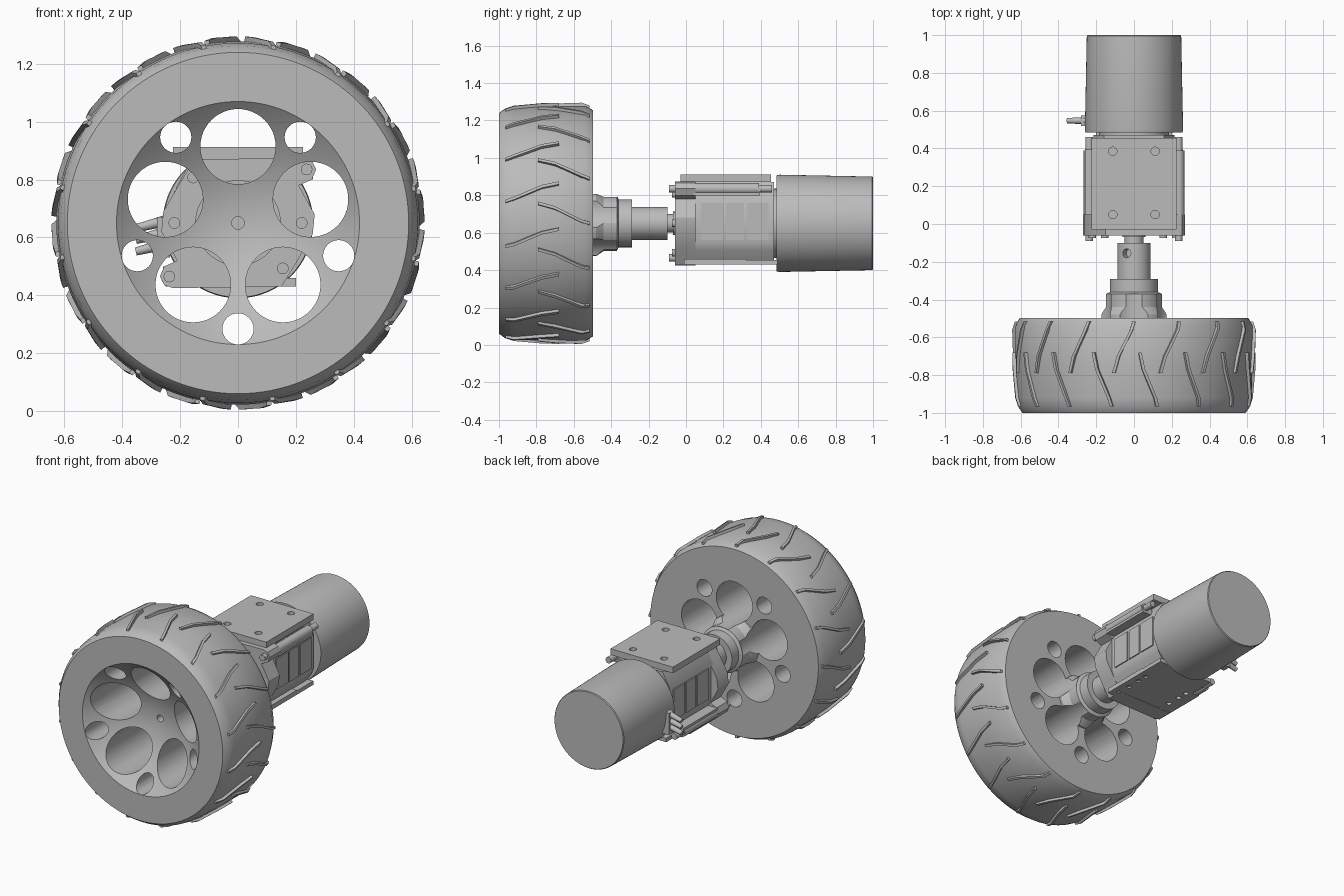
import bpy, bmesh, math
from mathutils import Vector, Matrix

cube = bpy.data.objects.get("Cube")
if cube:
    bpy.data.objects.remove(cube, do_unlink=True)

AXIS = Vector((0, 0, 0.65))
gray = bpy.data.materials.new("plain gray")
gray.use_nodes = True
gray.diffuse_color = (0.5, 0.5, 0.5, 1)
gray.node_tree.nodes["Principled BSDF"].inputs["Base Color"].default_value = (0.5, 0.5, 0.5, 1)


def finish(name, bm, angle=30):
    bmesh.ops.recalc_face_normals(bm, faces=bm.faces[:])
    mesh = bpy.data.meshes.new(name)
    bm.to_mesh(mesh)
    bm.free()
    mesh.materials.append(gray)
    ob = bpy.data.objects.new(name, mesh)
    bpy.context.collection.objects.link(ob)
    smooth(ob, angle)
    return ob


def smooth(ob, angle=30):
    bpy.ops.object.select_all(action='DESELECT')
    ob.select_set(True)
    bpy.context.view_layer.objects.active = ob
    bpy.ops.object.shade_smooth_by_angle(angle=math.radians(angle))


def lathe(name, profile, steps=96, center=AXIS):
    """Spin (radius, y) points about a line along y."""
    bm = bmesh.new()
    vs = [bm.verts.new(center + Vector((r, y, 0))) for r, y in profile]
    es = [bm.edges.new(p) for p in zip(vs, vs[1:])]
    bmesh.ops.spin(bm, geom=vs + es, cent=center, axis=(0, 1, 0),
                   angle=math.tau, steps=steps, use_duplicate=False)
    bmesh.ops.remove_doubles(bm, verts=bm.verts[:], dist=1e-5)
    return finish(name, bm)


def rod(bm, x, z, y0, y1, r, seg=24, r2=None):
    m = Matrix.Translation((x, (y0 + y1) / 2, z)) @ Matrix.Rotation(-math.pi / 2, 4, 'X')
    bmesh.ops.create_cone(bm, cap_ends=True, segments=seg, radius1=r,
                          radius2=r if r2 is None else r2, depth=y1 - y0, matrix=m)


def box(bm, x0, x1, y0, y1, z0, z1):
    m = Matrix.Translation(((x0 + x1) / 2, (y0 + y1) / 2, (z0 + z1) / 2))
    bmesh.ops.create_cube(bm, size=1, matrix=m @ Matrix.Diagonal((x1 - x0, y1 - y0, z1 - z0, 1)))


def extrude_y(name, outline, y0, y1):
    """Prism along y from (x, z) points measured from the wheel axis."""
    bm = bmesh.new()
    f = bm.faces.new([bm.verts.new(AXIS + Vector((x, y0, z))) for x, z in outline])
    g = bmesh.ops.extrude_face_region(bm, geom=[f])["geom"]
    bmesh.ops.translate(bm, vec=(0, y1 - y0, 0),
                        verts=[v for v in g if isinstance(v, bmesh.types.BMVert)])
    return finish(name, bm)


def cut(ob, bm):
    cutter = finish("cutter", bm)
    cutter.hide_render = True
    mod = ob.modifiers.new("cut", 'BOOLEAN')
    mod.operation, mod.solver, mod.object = 'DIFFERENCE', 'EXACT', cutter
    bpy.context.view_layer.objects.active = ob
    bpy.ops.object.modifier_apply(modifier=mod.name)
    bpy.data.objects.remove(cutter, do_unlink=True)
    smooth(ob)


# Wheel: tyre outline, flat back and a hollow dished front
dish = [(0.42 * math.sin(t * math.pi / 24), -0.8 - 0.2 * (math.sin(t * math.pi / 24)) ** 2)
        for t in range(13)]
wheel = lathe("wheel", dish + [(0.59, -1), (0.612, -0.97), (0.622, -0.92), (0.628, -0.75),
                               (0.628, -0.54), (0.605, -0.497), (0, -0.497)], 128)
hub = lathe("hub", [(0, -0.51), (0.175, -0.51), (0.175, -0.48), (0.148, -0.44),
                    (0.148, -0.37), (0.128, -0.36), (0.128, -0.29), (0.088, -0.29),
                    (0.088, -0.1), (0, -0.1)], 64)


# Five big and five small holes, which also scallop the hub
def hole_set():
    bm = bmesh.new()
    for k in range(5):
        a = k * math.tau / 5
        rod(bm, 0.264 * math.sin(a), 0.65 + 0.264 * math.cos(a), -1.1, -0.37, 0.13, 48)
        rod(bm, -0.366 * math.sin(a), 0.65 - 0.366 * math.cos(a), -1.1, -0.37, 0.054, 32)
    rod(bm, 0, 0.65, -1.1, -0.7, 0.022)
    return bm


cut(wheel, hole_set())
cut(hub, hole_set())


# Tread: two staggered rows of slanted ribs
def tread(name, path, count=16, half=0.018):
    bm = bmesh.new()
    for k in range(count):
        rings = []
        for a, y, top in path:
            ring = []
            for r, w in ((0.59, half), (top, half * 0.7), (top, -half * 0.7), (0.59, -half)):
                t = a + w + k * math.tau / count
                ring.append(bm.verts.new(AXIS + Vector((r * math.sin(t), y, r * math.cos(t)))))
            rings.append(ring)
        for p, q in zip(rings, rings[1:]):
            for i in range(4):
                j = (i + 1) % 4
                bm.faces.new((p[i], p[j], q[j], q[i]))
        bm.faces.new(rings[0])
        bm.faces.new(rings[-1])
    return finish(name, bm)


tread("front_tread", [(0.05, -0.68, 0.645), (0.08, -0.77, 0.644),
                      (0.18, -0.92, 0.638), (0.2, -0.965, 0.625)])
tread("rear_tread", [(0.0, -0.515, 0.63), (-0.02, -0.56, 0.645),
                     (-0.13, -0.7, 0.645), (-0.17, -0.79, 0.64)])

# Set screw in the hub sleeve
bm = bmesh.new()
bmesh.ops.create_cone(bm, cap_ends=True, segments=20, radius1=0.024, radius2=0.024, depth=0.1,
                      matrix=Matrix.Translation((-0.04, -0.155, 0.73)) @ Matrix.Rotation(-0.45, 4, 'Y'))
cut(hub, bm)

# Output shaft and its boss, and the motor
lathe("output_shaft", [(0, -0.12), (0.05, -0.12), (0.05, -0.07), (0.062, -0.07),
                       (0.062, 0), (0, 0)], 48)
lathe("motor", [(0, 0.485), (0.257, 0.485), (0.26, 0.5), (0.25, 0.995), (0.246, 1), (0, 1)])
lathe("motor_neck", [(0, 0.42), (0.185, 0.42), (0.185, 0.49), (0, 0.49)], 64)

# Gearbox front flange, the same after half a turn
half = [(0.15, -0.22), (0.2, -0.14), (0.258, -0.04), (0.265, 0.03), (0.21, 0.13),
        (0.255, 0.15), (0.27, 0.185), (0.255, 0.215), (0.225, 0.225)]
flange = extrude_y("gearbox_flange", half + [(-x, -z) for x, z in half], -0.06, 0.05)
bm = bmesh.new()
rod(bm, 0, 0.65, -0.2, -0.02, 0.13, 48)
cut(flange, bm)

# Gearbox case with side panels and floor
side = [(0.15, -0.21), (0.2, -0.14), (0.215, -0.1), (0.215, 0.12), (0.16, 0.22)]
extrude_y("gearbox_case", side + [(-x, z) for x, z in reversed(side)], 0.03, 0.47)
bm = bmesh.new()
for s in (-1, 1):
    for y0, y1 in ((0.08, 0.2), (0.215, 0.31), (0.325, 0.44)):
        x0, x1 = sorted((s * 0.2, s * 0.222))
        box(bm, x0, x1, y0, y1, 0.56, 0.76)
finish("side_panels", bm)
bm = bmesh.new()
box(bm, -0.25, 0.2, -0.01, 0.32, 0.43, 0.46)
box(bm, -0.2, 0.2, 0.32, 0.49, 0.43, 0.455)
floor = finish("gearbox_floor", bm)
bm = bmesh.new()
for x in (-0.17, 0.15):
    for y in (0.04, 0.13, 0.22, 0.29):
        bmesh.ops.create_cone(bm, cap_ends=True, segments=16, radius1=0.016, radius2=0.016,
                              depth=0.1, matrix=Matrix.Translation((x, y, 0.445)))
cut(floor, bm)

# Top mounting plate with four holes
bm = bmesh.new()
box(bm, -0.225, 0.225, -0.03, 0.455, 0.872, 0.912)
plate = finish("mounting_plate", bm)
bm = bmesh.new()
for x in (-0.112, 0.112):
    for y in (0.05, 0.385):
        bmesh.ops.create_cone(bm, cap_ends=True, segments=24, radius1=0.022, radius2=0.022,
                              depth=0.2, matrix=Matrix.Translation((x, y, 0.9)))
cut(plate, bm)

# Long bolts and rails on opposite corners, and flange screws
bm = bmesh.new()
for s in (-1, 1):
    x, z = s * 0.237, 0.65 + s * 0.185
    rod(bm, x, z, -0.09, 0.46, 0.02)
    rod(bm, x, z, 0.05, 0.39, 0.03)
    x0, x1 = sorted((s * 0.19, s * 0.26))
    box(bm, x0, x1, 0.04, 0.395, 0.65 + s * 0.17 - 0.02, 0.65 + s * 0.17 + 0.02)
    rod(bm, s * 0.22, 0.65, -0.075, 0, 0.02)
    rod(bm, s * 0.155, 0.65 - s * 0.157, -0.075, 0, 0.02)
finish("bolts_and_rails", bm)

# Electrical terminals on the motor's right side
bm = bmesh.new()
box(bm, -0.28, -0.235, 0.52, 0.575, 0.53, 0.67)
for z in (0.565, 0.605, 0.645):
    tilt = Matrix.Translation((-0.3, 0.547, z)) @ Matrix.Rotation(math.pi / 2 - 0.25, 4, 'Y')
    bmesh.ops.create_cone(bm, cap_ends=True, segments=16, radius1=0.014, radius2=0.02,
                          depth=0.11, matrix=tilt)
finish("terminals", bm)
